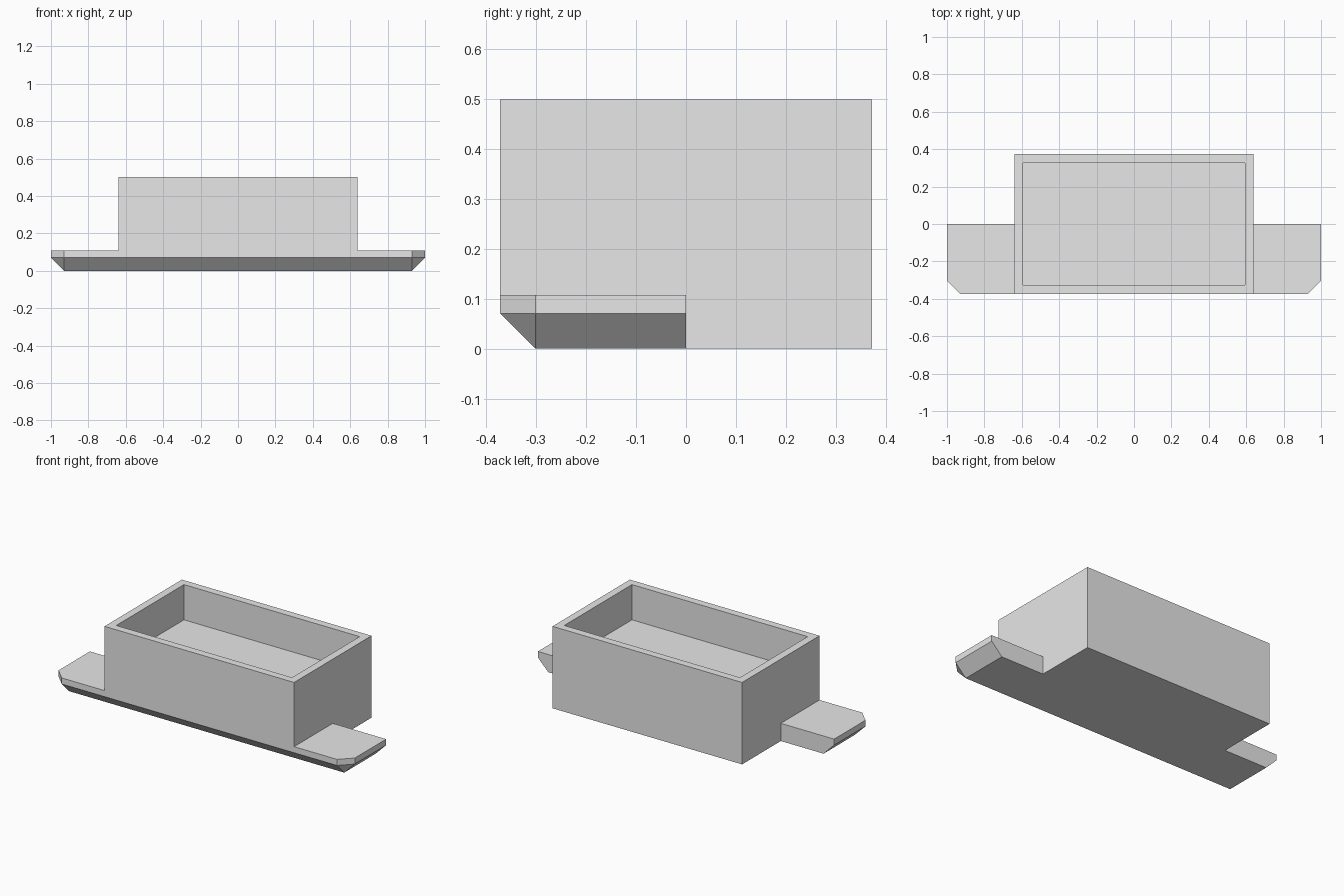
import bpy, bmesh

default = bpy.data.objects.get("Cube")
if default:
    bpy.data.objects.remove(default, do_unlink=True)

GREY = (0.8, 0.8, 0.8, 1.0)
BODY_X, DEPTH, HEIGHT = 0.64, 0.373, 0.5   # half width, half depth, height
WALL, CAVITY = 0.066, 0.215                # rim thickness, pocket depth
CHAMFER, WING_TOP = 0.071, 0.108

grey = bpy.data.materials.new("plain grey")
grey.diffuse_color = GREY
grey.use_nodes = True
grey.node_tree.nodes["Principled BSDF"].inputs["Base Color"].default_value = GREY


def finish(name, bm):
    bmesh.ops.recalc_face_normals(bm, faces=bm.faces)
    mesh = bpy.data.meshes.new(name)
    bm.to_mesh(mesh)
    bm.free()
    mesh.materials.append(grey)
    obj = bpy.data.objects.new(name, mesh)
    bpy.context.collection.objects.link(obj)
    return obj


def hull(points):
    bm = bmesh.new()
    for p in points:
        bm.verts.new(p)
    bmesh.ops.convex_hull(bm, input=bm.verts)
    bmesh.ops.dissolve_limit(bm, angle_limit=0.01, verts=bm.verts, edges=bm.edges)
    return bm


# Body: side profile with a chamfered lower front edge, drawn across the width
profile = [(-DEPTH, HEIGHT), (-DEPTH, CHAMFER), (CHAMFER - DEPTH, 0), (DEPTH, 0), (DEPTH, HEIGHT)]
bm = hull([(x, y, z) for x in (-BODY_X, BODY_X) for y, z in profile])

# Open pocket: inset the top face and sink it
top = max(bm.faces, key=lambda f: f.calc_center_median().z)
bmesh.ops.inset_region(bm, faces=[top], thickness=WALL)
floor = bmesh.ops.extrude_discrete_faces(bm, faces=[top])["faces"][0]
bmesh.ops.translate(bm, verts=floor.verts, vec=(0, 0, -CAVITY))
finish("open_box", bm)

# Side wing: chamfered outline, tapering to a smaller underside
tip, front = 1 - CHAMFER, CHAMFER - DEPTH
outline = [(BODY_X, 0), (BODY_X, -DEPTH), (tip, -DEPTH), (1, front), (1, 0)]
underside = [(BODY_X, 0), (BODY_X, front), (tip, front), (tip, 0)]
bm = hull([(x, y, z) for z in (CHAMFER, WING_TOP) for x, y in outline]
          + [(x, y, 0) for x, y in underside])

# Leave the wing open where it joins the body
joint = min(bm.faces, key=lambda f: f.calc_center_median().x)
bmesh.ops.recalc_face_normals(bm, faces=bm.faces)
bmesh.ops.delete(bm, geom=[joint], context="FACES")
wings = finish("side_wings", bm)
wings.modifiers.new("mirror", "MIRROR").use_axis[0] = True
